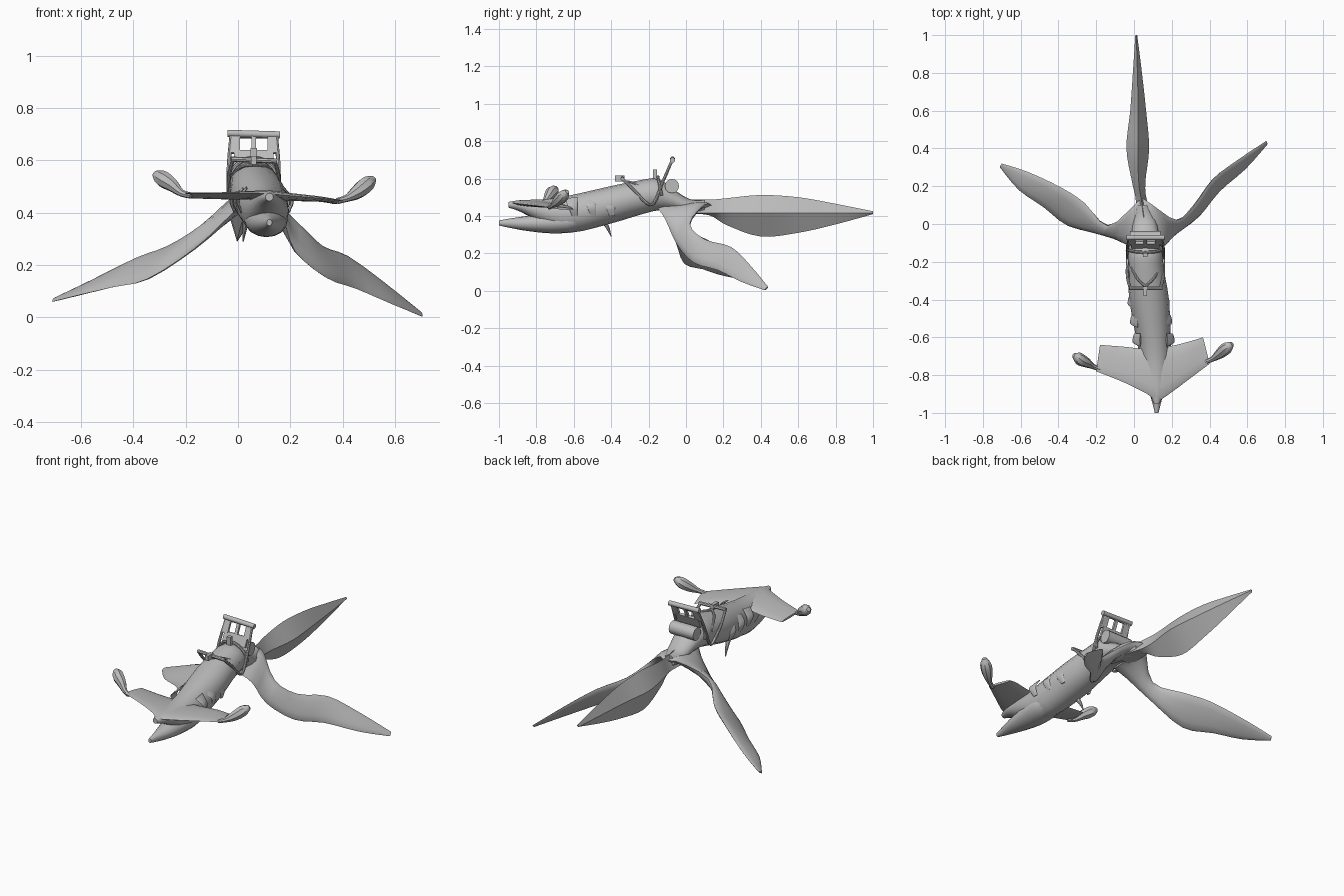
import bpy, bmesh, math
from mathutils import Vector as V

if bpy.data.objects.get("Cube"):
    bpy.data.objects.remove(bpy.data.objects["Cube"])

GREY = 0.5
mat = bpy.data.materials.new("plain grey")
mat.use_nodes = True
mat.diffuse_color = (GREY, GREY, GREY, 1)
mat.node_tree.nodes["Principled BSDF"].inputs["Base Color"].default_value = (GREY, GREY, GREY, 1)


def finish(name, bm, angle=40):
    bmesh.ops.recalc_face_normals(bm, faces=bm.faces)
    mesh = bpy.data.meshes.new(name)
    bm.to_mesh(mesh)
    bm.free()
    mesh.materials.append(mat)
    ob = bpy.data.objects.new(name, mesh)
    bpy.context.collection.objects.link(ob)
    bpy.ops.object.select_all(action='DESELECT')
    ob.select_set(True)
    bpy.context.view_layer.objects.active = ob
    bpy.ops.object.shade_smooth_by_angle(angle=math.radians(angle))
    return ob


def catmull(a, b, c, d, t):
    return 0.5 * (2 * b + (c - a) * t + (2 * a - 5 * b + 4 * c - d) * t * t
                  + (3 * b - a - 3 * c + d) * t ** 3)


def loft(name, rings, steps=3, angle=40):
    """Skin closed rings, adding smooth in-between rings."""
    full, last = [], len(rings) - 1
    for i in range(last):
        group = [rings[max(i - 1, 0)], rings[i], rings[i + 1], rings[min(i + 2, last)]]
        for s in range(steps):
            full.append([catmull(*p, s / steps) for p in zip(*group)])
    full.append(rings[-1])
    bm = bmesh.new()
    loops = [[bm.verts.new(p) for p in r] for r in full]
    n = len(loops[0])
    for a, b in zip(loops, loops[1:]):
        for k in range(n):
            bm.faces.new((a[k], a[(k + 1) % n], b[(k + 1) % n], b[k]))
    bm.faces.new(loops[0])
    bm.faces.new(loops[-1])
    return finish(name, bm, angle)


def ellipse(c, u, v, n=16):
    return [c + u * math.cos(2 * math.pi * k / n) + v * math.sin(2 * math.pi * k / n)
            for k in range(n)]


def trunk(name, rows):
    """Rows: y, centre x, half width, top z, bottom z."""
    return loft(name, [ellipse(V((x, y, (t + b) / 2)), V((w, 0, 0)), V((0, 0, (t - b) / 2)))
                       for y, x, w, t, b in rows])


def blade(name, front, rear, thick):
    """Flat leaf between a front edge and a rear edge."""
    front, rear = [V(p) for p in front], [V(p) for p in rear]
    mids = [(a + b) / 2 for a, b in zip(front, rear)]
    rings = []
    for i, c in enumerate(mids):
        along = mids[min(i + 1, len(mids) - 1)] - mids[max(i - 1, 0)]
        u = (rear[i] - front[i]) / 2
        rings.append(ellipse(c, u, u.cross(along).normalized() * thick[i], 12))
    return loft(name, rings)


def tube(name, path, radii, n=8, steps=3):
    path = [V(p) for p in path]
    rings = []
    for i, c in enumerate(path):
        along = path[min(i + 1, len(path) - 1)] - path[max(i - 1, 0)]
        q = along.to_track_quat('Z', 'Y')
        rings.append(ellipse(c, q @ V((radii[i], 0, 0)), q @ V((0, radii[i], 0)), n))
    return loft(name, rings, steps)


def box(name, centre, size, tilt=0):
    bm = bmesh.new()
    bmesh.ops.create_cube(bm, size=1)
    for v in bm.verts:
        p = V((v.co.x * size[0], v.co.y * size[1], v.co.z * size[2]))
        c, s = math.cos(tilt), math.sin(tilt)
        v.co = V(centre) + V((p.x, p.y * c - p.z * s, p.y * s + p.z * c))
    return finish(name, bm)


# Body, from snout to the hub of the tails
trunk("body", [
    (-.95, .12, .015, .475, .445), (-.88, .12, .045, .485, .42), (-.75, .115, .075, .49, .35),
    (-.62, .105, .09, .51, .31), (-.4, .08, .105, .56, .36), (-.25, .065, .095, .59, .405),
    (-.15, .06, .09, .6, .43), (-.07, .06, .075, .545, .43), (.02, .055, .06, .49, .41),
    (.1, .04, .035, .485, .42)])
trunk("lower_jaw", [
    (-1, .12, .01, .375, .35), (-.95, .12, .022, .385, .338), (-.85, .118, .05, .4, .32),
    (-.72, .11, .075, .42, .307), (-.6, .105, .08, .43, .315), (-.5, .09, .04, .42, .36)])

# Flat head fins
blade("head_fins",
      [(-.2, -.78, .475), (-.05, -.84, .475), (.07, -.9, .475), (.125, -.935, .472),
       (.2, -.89, .465), (.32, -.8, .455), (.4, -.74, .447)],
      [(-.18, -.64, .457), (-.05, -.65, .455), (.05, -.66, .46), (.12, -.65, .46),
       (.2, -.645, .455), (.3, -.62, .45), (.365, -.6, .435)],
      [.006, .01, .015, .018, .015, .01, .006])

# Eye stalks at the fin ends
stalk = [.012, .014, .026, .032, .028, .012]
tube("right_eye_stalk", [(-.18, -.77, .466), (-.215, -.755, .475), (-.25, -.735, .505),
                         (-.28, -.72, .525), (-.3, -.705, .537), (-.32, -.695, .55)], stalk)
tube("left_eye_stalk", [(.38, -.73, .445), (.415, -.715, .455), (.45, -.69, .475),
                        (.48, -.665, .498), (.5, -.65, .515), (.52, -.635, .53)], stalk)

# Side tails with webbed roots
thick = [.03, .028, .02, .018, .014, .01, .004]
blade("left_tail",
      [(.1, -.15, .44), (.17, -.11, .38), (.22, -.05, .25), (.34, .04, .15), (.45, .17, .11),
       (.59, .29, .05), (.705, .42, .003)],
      [(.03, .15, .45), (.1, .1, .46), (.23, .02, .36), (.32, .1, .275), (.42, .24, .235),
       (.55, .34, .14), (.7, .44, .02)], thick)
blade("right_tail",
      [(.02, -.15, .44), (-.04, -.11, .38), (-.17, -.055, .26), (-.35, -.01, .145),
       (-.48, .09, .115), (-.61, .18, .085), (-.71, .3, .06)],
      [(.05, .15, .45), (0, .1, .46), (-.14, -.01, .35), (-.26, .11, .275), (-.38, .19, .23),
       (-.56, .275, .14), (-.7, .32, .075)], thick)

# Keeled middle tail: y, centre x, half width, top z, bottom z
rows = [(-.02, .06, .06, .49, .41), (.12, .04, .03, .487, .405), (.22, .025, .035, .495, .35),
        (.4, .02, .06, .512, .29), (.6, .022, .042, .5, .31), (.8, .018, .024, .465, .355),
        (1, .012, .005, .425, .41)]
loft("middle_tail", [[V((x, y, t)), V((x + w, y, .415)), V((x - w * .4, y, b)),
                      V((x - w, y, .41))] for y, x, w, t, b in rows], 4, 30)

# Small flaps along the flanks
for side in (-1, 1):
    for y in (-.38, -.48, -.58):
        x = .08 - (y + .4) * .13 + side * .1
        blade("flank_flap", [(x - side * .03, y, .5), (x, y, .45), (x - side * .01, y, .4)],
              [(x - side * .03, y - .07, .49), (x + side * .008, y - .05, .45),
               (x - side * .01, y - .03, .4)], [.004, .006, .004])
tube("belly_spike", [(.03, -.45, .39), (.025, -.42, .34), (.02, -.4, .29)], [.016, .01, .002])

# Saddle backrest: leaning frame with two windows
lean = -.42
for z, h, w in ((.61, .06, .15), (.693, .014, .185)):
    box("backrest_rail", (.06, -.07 - (.7 - z) * .45, z), (w, .014, h), lean)
for x, w in ((-.012, .04), (.06, .018), (.132, .04)):
    box("backrest_post", (x, -.09, .66), (w, .014, .07), lean)
tube("backrest_bar", [(-.04, -.072, .704), (.16, -.072, .698)], [.014, .014], 10, 1)
tube("bedroll", [(-.02, -.075, .56), (.14, -.075, .56)], [.038, .038], 12, 1)

# Harness straps, reins and grips
for side in (-1, 1):
    x = .06 + side * .095
    tube("harness_strap", [(.06 + side * .08, -.34, .6), (x, -.28, .54), (x, -.21, .468),
                           (x, -.17, .47), (x, -.125, .58), (.06 + side * .085, -.075, .695)],
         [.008] * 6)
    tube("rein", [(.06, -.33, .585), (.06 + side * .05, -.28, .575), (x - side * .01, -.2, .53)],
         [.007] * 3)
tube("girth_strap", [(.06 + .095 * math.cos(a), -.13 - .02 * math.sin(a), .51 + .1 * math.sin(a))
                     for a in [i * math.pi / 8 for i in range(9)]], [.008] * 9)
tube("handle_bar", [(-.025, -.34, .605), (.15, -.34, .598)], [.01, .01], 8, 1)
box("front_grip", (.06, -.355, .6), (.02, .05, .03))
box("saddle_horn", (.06, -.165, .62), (.025, .022, .055))
